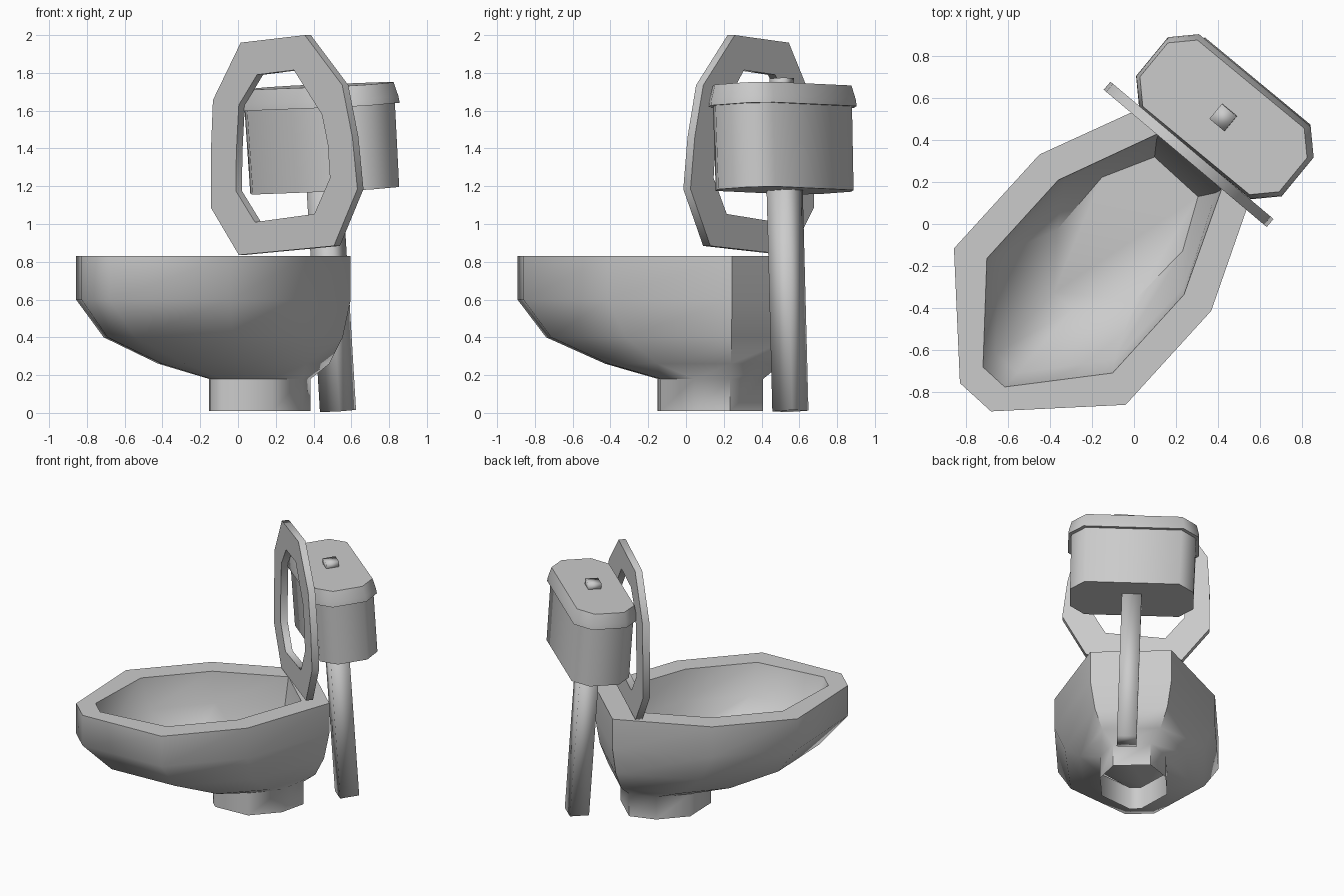
import bpy, bmesh
from math import radians
from mathutils import Matrix, Vector

if "Cube" in bpy.data.objects:
    bpy.data.objects.remove(bpy.data.objects["Cube"])


def loft(name, rings, matrix, cap_start=False, cap_end=False, closed=False, angle=60):
    """Skin a list of equal-length point rings into one object."""
    bm = bmesh.new()
    loops = [[bm.verts.new(p) for p in ring] for ring in rings]
    pairs = list(zip(loops, loops[1:]))
    if closed:
        pairs.append((loops[-1], loops[0]))
    for a, b in pairs:
        for i in range(len(a)):
            j = (i + 1) % len(a)
            bm.faces.new((a[i], a[j], b[j], b[i]))
    if cap_start:
        bm.faces.new(loops[0])
    if cap_end:
        bm.faces.new(loops[-1])
    bm.transform(matrix)
    bmesh.ops.recalc_face_normals(bm, faces=bm.faces[:])
    mesh = bpy.data.meshes.new(name)
    bm.to_mesh(mesh)
    bm.free()
    obj = bpy.data.objects.new(name, mesh)
    bpy.context.collection.objects.link(obj)
    bpy.ops.object.select_all(action='DESELECT')
    obj.select_set(True)
    bpy.context.view_layer.objects.active = obj
    bpy.ops.object.shade_smooth_by_angle(angle=radians(angle))
    return obj


def mirrored(half, z):
    """Full ring from the half outline (u, v), mirrored across v = 0."""
    return [(u, -v, z) for u, v in half] + [(u, -v, z) for u, v in ((a, -b) for a, b in reversed(half))]


def octagon(w, d, c, z):
    """Chamfered rectangle, half sizes d (local x) and w (local y)."""
    return mirrored([(-d, w - c), (-d + c, w), (d - c, w), (d, w - c)], z)


# bowl: local x runs front to back along the diagonal
bowl_frame = Matrix.Translation((-0.755, -0.825, 0)) @ Matrix.Rotation(radians(47.67), 4, 'Z')
foot = [(0.95, 0.04), (1.14, 0.225), (1.38, 0.225), (1.55, 0.13)]
rim = [(0, 0.10), (0.455, 0.553), (1.06, 0.553), (1.70, 0.28)]
bowl_sections = [
    (foot, 0.01),
    (foot, 0.18),
    ([(0.61, 0.08), (0.89, 0.36), (1.25, 0.37), (1.62, 0.20)], 0.26),
    ([(0.205, 0.10), (0.57, 0.46), (1.12, 0.48), (1.67, 0.25)], 0.40),
    (rim, 0.60),
    (rim, 0.83),
    ([(0.13, 0.07), (0.525, 0.405), (1.03, 0.405), (1.52, 0.20)], 0.83),
    ([(0.22, 0.07), (0.58, 0.37), (1.05, 0.38), (1.49, 0.19)], 0.60),
    ([(0.62, 0.06), (0.85, 0.25), (1.18, 0.26), (1.42, 0.14)], 0.37),
]
loft("bowl", [mirrored(h, z) for h, z in bowl_sections], bowl_frame, cap_end=True)

# raised seat ring: (sideways, height) outlines, upright and slightly skewed
outer = [(-0.316, 0.836), (0.342, 0.884), (0.505, 1.185), (0.47, 1.46), (0.40, 1.735),
         (0.141, 2.0), (-0.303, 1.96), (-0.495, 1.656), (-0.51, 1.365), (-0.508, 1.085)]
inner = [(-0.204, 1.01), (0.207, 1.053), (0.315, 1.243), (0.30, 1.42), (0.259, 1.58),
         (0.065, 1.815), (-0.19, 1.79), (-0.316, 1.63), (-0.333, 1.38), (-0.336, 1.175)]
seat_frame = Matrix.Translation((0.262, 0.33, 0)) @ Matrix.Rotation(radians(-40.1), 4, 'Z')
t = 0.025
loft("seat", [[(v, y, z) for v, z in o]
              for o, y in ((outer, -t), (outer, t), (inner, t), (inner, -t))],
     seat_frame, closed=True)

# tank, lid, button and pipe share one leaning frame
lean = Vector((0, 0, 1)).rotation_difference(Vector((-0.06, -0.026, 1))).to_matrix().to_4x4()
tank_frame = (Matrix.Translation((0.53, 0.553, 0)) @ lean
              @ Matrix.Rotation(radians(50.5), 4, 'Z'))
loft("tank", [octagon(0.425, 0.205, 0.10, 1.18), octagon(0.43, 0.205, 0.10, 1.64)],
     tank_frame, cap_start=True, cap_end=True)
loft("tank_lid", [octagon(0.45, 0.225, 0.105, 1.625), octagon(0.447, 0.222, 0.105, 1.66),
                  octagon(0.43, 0.205, 0.10, 1.735)],
     tank_frame, cap_start=True, cap_end=True)


def square(r, z):
    return [(-r, -r, z), (r, -r, z), (r, r, z), (-r, r, z)]


loft("pipe", [square(0.068, 0.01), square(0.068, 1.20)], tank_frame,
     cap_start=True, cap_end=True, angle=91)
loft("flush_button", [square(0.046, 1.72), square(0.046, 1.775)], tank_frame,
     cap_start=True, cap_end=True, angle=91)
